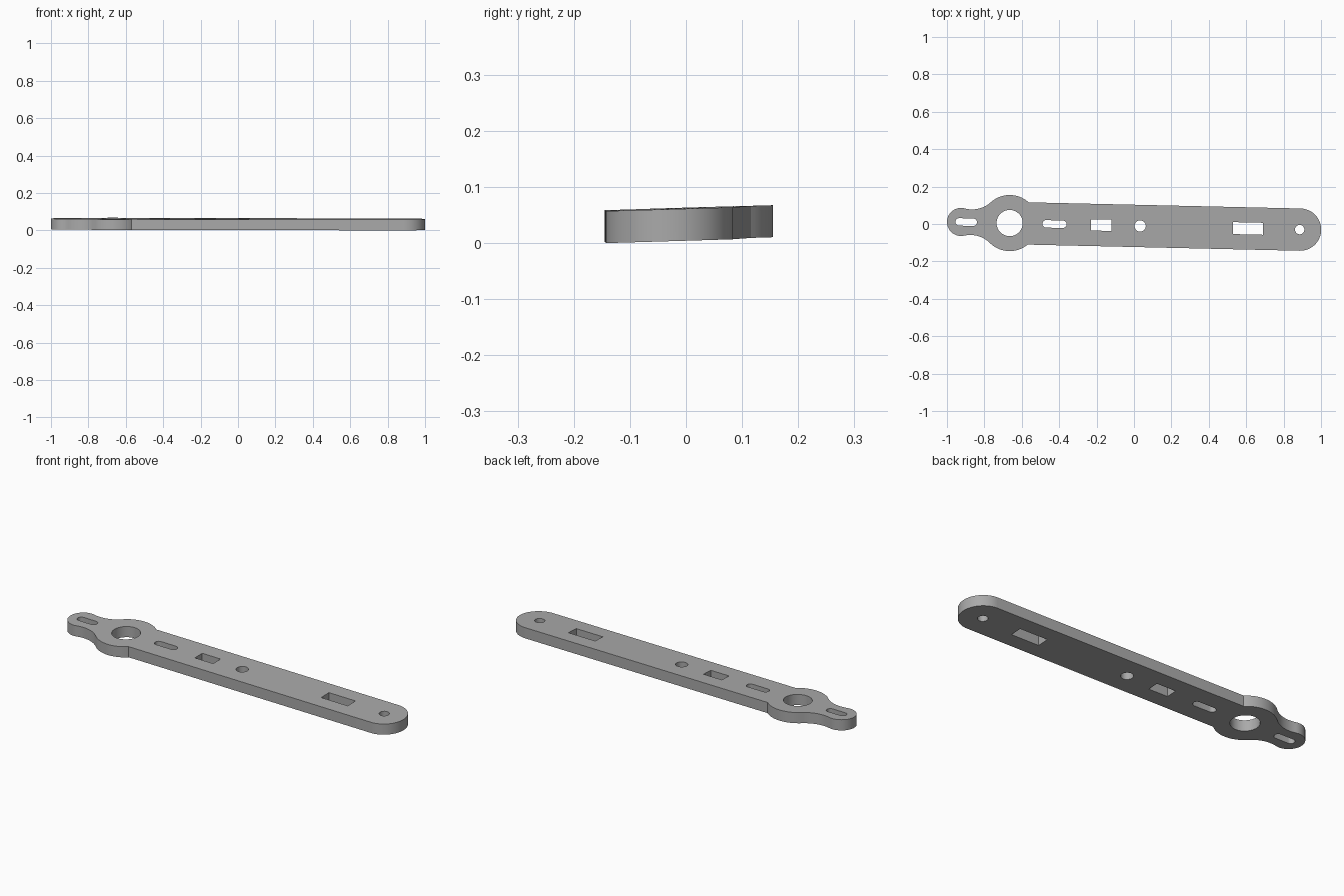
import bpy, bmesh
from math import sin, cos, pi, atan2, sqrt, asin
from mathutils import Matrix, Vector

if "Cube" in bpy.data.objects:
    bpy.data.objects.remove(bpy.data.objects["Cube"])

THICK = 0.057
HALF = 0.113          # half width of the long bar
HUB, TIP, END = -0.665, -0.925, 0.888   # arc centres along the bar axis
R_HUB, R_TIP, R_FIL = 0.15, 0.075, 0.15


def arc(cx, cy, r, a0, a1, n):
    return [(cx + r * cos(a0 + (a1 - a0) * i / n), cy + r * sin(a0 + (a1 - a0) * i / n))
            for i in range(n + 1)]


def circle(cx, r, n=48):
    return arc(cx, 0, r, 0, 2 * pi, n)[:-1]


def slot(x0, x1, r):
    return arc(x1 - r, 0, r, -pi / 2, pi / 2, 12) + arc(x0 + r, 0, r, pi / 2, 3 * pi / 2, 12)


def rect(x0, x1, h):
    return [(x0, -h), (x1, -h), (x1, h), (x0, h)]


# Upper half outline: round end, straight edge, hub arc, concave neck, round tip
d = HUB - TIP
a = ((R_HUB + R_FIL) ** 2 - (R_TIP + R_FIL) ** 2 + d * d) / (2 * d)
fx, fy = HUB - a, sqrt((R_HUB + R_FIL) ** 2 - a * a)
hub_ang = atan2(fy, fx - HUB)
tip_ang = atan2(fy, fx - TIP)
upper = arc(END, 0, HALF, 0, pi / 2, 24)
upper += arc(HUB, 0, R_HUB, asin(HALF / R_HUB), hub_ang, 20)
upper += arc(fx, fy, R_FIL, hub_ang - pi, tip_ang - pi, 14)[1:]
upper += arc(TIP, 0, R_TIP, tip_ang, pi, 18)[1:]
outline = upper + [(x, -y) for x, y in reversed(upper[1:-1])]

# Openings along the axis
openings = [
    slot(-0.955, -0.84, 0.02),
    circle(HUB, 0.07, 64),
    slot(-0.49, -0.36, 0.02),
    rect(-0.23, -0.12, 0.03),
    circle(0.033, 0.03),
    rect(0.53, 0.69, 0.032),
    circle(0.886, 0.025),
]

# Filled flat profile with holes, extruded to the plate thickness
curve = bpy.data.curves.new("arm_plate", 'CURVE')
curve.dimensions = '2D'
curve.fill_mode = 'BOTH'
curve.extrude = THICK / 2
for loop in [outline] + openings:
    sp = curve.splines.new('POLY')
    sp.points.add(len(loop) - 1)
    for p, (x, y) in zip(sp.points, loop):
        p.co = (x, y, 0, 1)
    sp.use_cyclic_u = True
plate = bpy.data.objects.new("arm_plate", curve)
bpy.context.collection.objects.link(plate)
bpy.context.view_layer.objects.active = plate
plate.select_set(True)
bpy.ops.object.convert(target='MESH')
plate = bpy.context.view_layer.objects.active

# Weld the caps to the walls and set the slight lean of the plate
bm = bmesh.new()
bm.from_mesh(plate.data)
bmesh.ops.remove_doubles(bm, verts=bm.verts, dist=0.0002)
bmesh.ops.recalc_face_normals(bm, faces=bm.faces)
bm.transform(Matrix.Translation((0, -0.01, 0)) @ Matrix.Rotation(-0.0226, 4, 'Z'))
for v in bm.verts:
    v.co.z += 0.03 * v.co.y - 0.001 * v.co.x
low = min(v.co.z for v in bm.verts)
bmesh.ops.translate(bm, verts=bm.verts, vec=Vector((0, 0, -low)))
bm.to_mesh(plate.data)
bm.free()

# Plain grey finish
grey = bpy.data.materials.new("plain_grey")
grey.diffuse_color = (0.40, 0.40, 0.40, 1)
grey.use_nodes = True
grey.node_tree.nodes["Principled BSDF"].inputs["Base Color"].default_value = grey.diffuse_color
plate.data.materials.clear()
plate.data.materials.append(grey)
for p in plate.data.polygons:
    p.material_index = 0
bpy.ops.object.shade_smooth_by_angle(angle=0.52)
